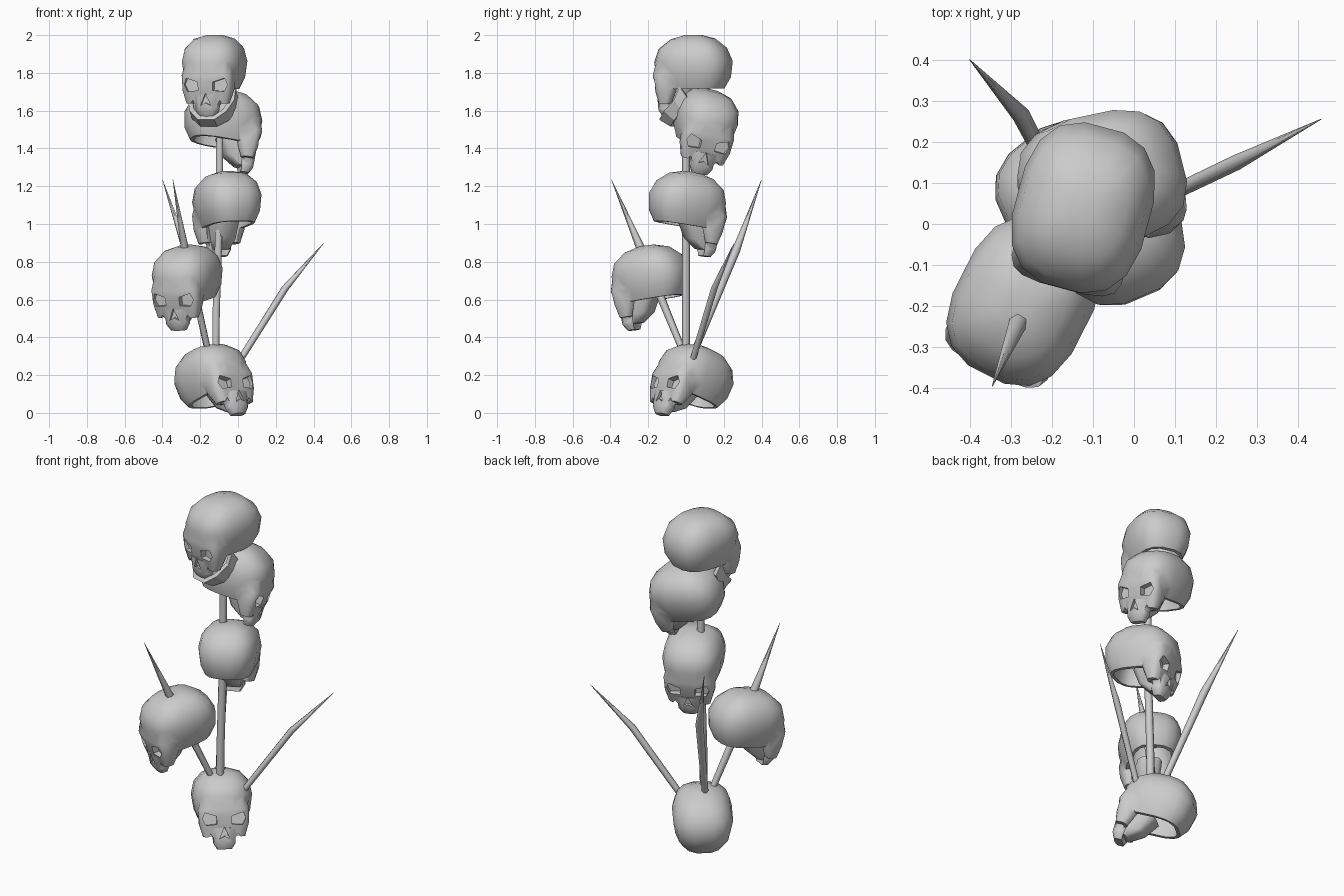
import bpy, bmesh, math
from mathutils import Matrix

if "Cube" in bpy.data.objects:
    bpy.data.objects.remove(bpy.data.objects["Cube"])


def link(name, mesh):
    ob = bpy.data.objects.new(name, mesh)
    bpy.context.collection.objects.link(ob)
    return ob


def finish(name, bm):
    bmesh.ops.recalc_face_normals(bm, faces=bm.faces)
    me = bpy.data.meshes.new(name)
    bm.to_mesh(me)
    bm.free()
    return link(name, me)


def loft(name, rings, n=16, power=2.7):
    """Stack of superellipse rings: (z, half width, front y, back y)."""
    bm = bmesh.new()
    loops = []
    for z, w, yf, yb in rings:
        loop = []
        for i in range(n):
            a = math.tau * (i + 0.5) / n
            c, s = math.cos(a), math.sin(a)
            x = math.copysign(abs(c) ** (2 / power), c) * w
            y = math.copysign(abs(s) ** (2 / power), s) * (yb - yf) / 2 + (yb + yf) / 2
            loop.append(bm.verts.new((x, y, z)))
        loops.append(loop)
    for lo, hi in zip(loops, loops[1:]):
        for i in range(n):
            j = (i + 1) % n
            bm.faces.new((lo[i], lo[j], hi[j], hi[i]))
    bm.faces.new(loops[0])
    bm.faces.new(loops[-1])
    return finish(name, bm)


def prism(name, outline, y0, y1):
    """Outline in x,z extruded along y."""
    bm = bmesh.new()
    f = bm.faces.new([bm.verts.new((x, y0, z)) for x, z in outline])
    for v in bmesh.ops.extrude_face_region(bm, geom=[f])["geom"]:
        if isinstance(v, bmesh.types.BMVert):
            v.co.y = y1
    return finish(name, bm)


# master skull: cranium, face mask and upper jaw joined, hollowed, palate added
cranium = loft("cranium", [(-0.125, .125, -.175, .165), (-0.065, .152, -.19, .20),
                           (0.02, .165, -.20, .21), (0.09, .15, -.175, .18),
                           (0.14, .105, -.11, .12), (0.16, .04, -.04, .05)])
face = loft("face", [(-0.20, .115, -.170, -.095), (-0.13, .136, -.188, -.06),
                     (-0.05, .140, -.200, -.04), (0.07, .110, -.172, -.03)], 16, 3.6)
upper_jaw = loft("upper_jaw", [(-0.268, .042, -.165, -.11), (-0.235, .062, -.185, -.10),
                               (-0.15, .075, -.190, -.09)], 10, 3)
palate = loft("palate", [(-0.235, .045, -.155, -.085), (-0.19, .06, -.155, -.02),
                         (-0.10, .07, -.155, .03)], 8, 4)
hollow = loft("hollow_cutter", [(-0.4, .10, -.115, .145), (-0.125, .105, -.125, .145),
                                (-0.04, .115, -.12, .14), (0.06, .09, -.10, .11)], 12, 3)
cutters = [hollow]
for s in (-1, 1):
    cutters.append(prism("eye_cutter", [(s * x, z) for x, z in (
        (.04, -.13), (.042, -.085), (.105, -.065), (.118, -.10), (.10, -.135))], -.3, -.155))
    cutters.append(prism("cheek_cutter", [(s * x, z) for x, z in (
        (.062, -.3), (.06, -.205), (.074, -.182), (.09, -.205), (.09, -.3))], -.3, -.12))
cutters.append(prism("nose_cutter", [(-.028, -.21), (0, -.195), (.028, -.21), (0, -.145)], -.3, -.17))

for op, obs in (('UNION', [face, upper_jaw]), ('DIFFERENCE', cutters), ('UNION', [palate])):
    for o in obs:
        m = cranium.modifiers.new(op, 'BOOLEAN')
        m.operation, m.object, m.solver = op, o, 'EXACT'
deps = bpy.context.evaluated_depsgraph_get()
skull_mesh = bpy.data.meshes.new_from_object(cranium.evaluated_get(deps))
for o in [cranium, face, upper_jaw, palate] + cutters:
    bpy.data.objects.remove(o)

# five skulls: location, nod, yaw, sideways lean
skulls = {
    "top_skull": ((-.125, .035, 1.84), 1, -15, 0),
    "second_skull": ((-.075, .105, 1.55), 10, 104, 12),
    "third_skull": ((-.06, .01, 1.115), 9, 203, 0),
    "side_skull": ((-.27, -.19, .725), 9, -27, 0),
    "bottom_skull": ((-.14, .045, .195), -20, 39, 0),
}
placed = {}
for name, (loc, nod, yaw, lean) in skulls.items():
    ob = link(name, skull_mesh)
    ob.matrix_world = (Matrix.Translation(loc) @ Matrix.Rotation(math.radians(yaw), 4, 'Z')
                       @ Matrix.Rotation(math.radians(lean), 4, 'Y')
                       @ Matrix.Rotation(math.radians(nod), 4, 'X'))
    placed[name] = ob
placed["top_skull"].select_set(True)
bpy.context.view_layer.objects.active = placed["top_skull"]
bpy.ops.object.shade_smooth_by_angle(angle=math.radians(50))

# lower jaw of the top skull: a bent strip (x, low y, low z, high y, high z)
half = [(.115, .0, -.17, -.04, -.11), (.115, -.03, -.235, -.07, -.18),
        (.09, -.075, -.285, -.13, -.235), (.04, -.11, -.312, -.17, -.275)]
path = half + [(-p[0],) + p[1:] for p in reversed(half)]
verts = [v for x, ya, za, yb, zb in path for v in ((x, ya, za), (x, yb, zb))]
quads = [(2 * i, 2 * i + 2, 2 * i + 3, 2 * i + 1) for i in range(len(path) - 1)]
me = bpy.data.meshes.new("lower_jaw")
me.from_pydata(verts, [], quads)
jaw = link("lower_jaw", me)
jaw.matrix_world = placed["top_skull"].matrix_world.copy()
sol = jaw.modifiers.new("thickness", 'SOLIDIFY')
sol.thickness, sol.offset = 0.025, 0


# central pole and three bent thorns: points (x, y, z, radius)
def stem(name, pts):
    cu = bpy.data.curves.new(name, 'CURVE')
    cu.dimensions = '3D'
    cu.bevel_depth, cu.bevel_resolution, cu.use_fill_caps = 1.0, 1, True
    sp = cu.splines.new('POLY')
    sp.points.add(len(pts) - 1)
    for p, (x, y, z, r) in zip(sp.points, pts):
        p.co, p.radius = (x, y, z, 1), r
    link(name, cu)


stem("pole", [(-.12, 0, .10, .02), (-.115, 0, .55, .022), (-.10, 0, 1.0, .022), (-.095, 0, 1.75, .02)])
stem("right_thorn", [(-.03, .02, .22, .017), (.03, .045, .31, .018), (.25, .15, .66, .019),
                     (.455, .255, .90, .001)])
stem("back_thorn", [(-.14, .02, .25, .017), (-.165, .055, .35, .018), (-.275, .265, .86, .022),
                    (-.40, .40, 1.235, .001)])
stem("front_thorn", [(-.14, .01, .25, .017), (-.165, -.03, .36, .018), (-.28, -.235, .86, .024),
                     (-.345, -.395, 1.235, .001)])
